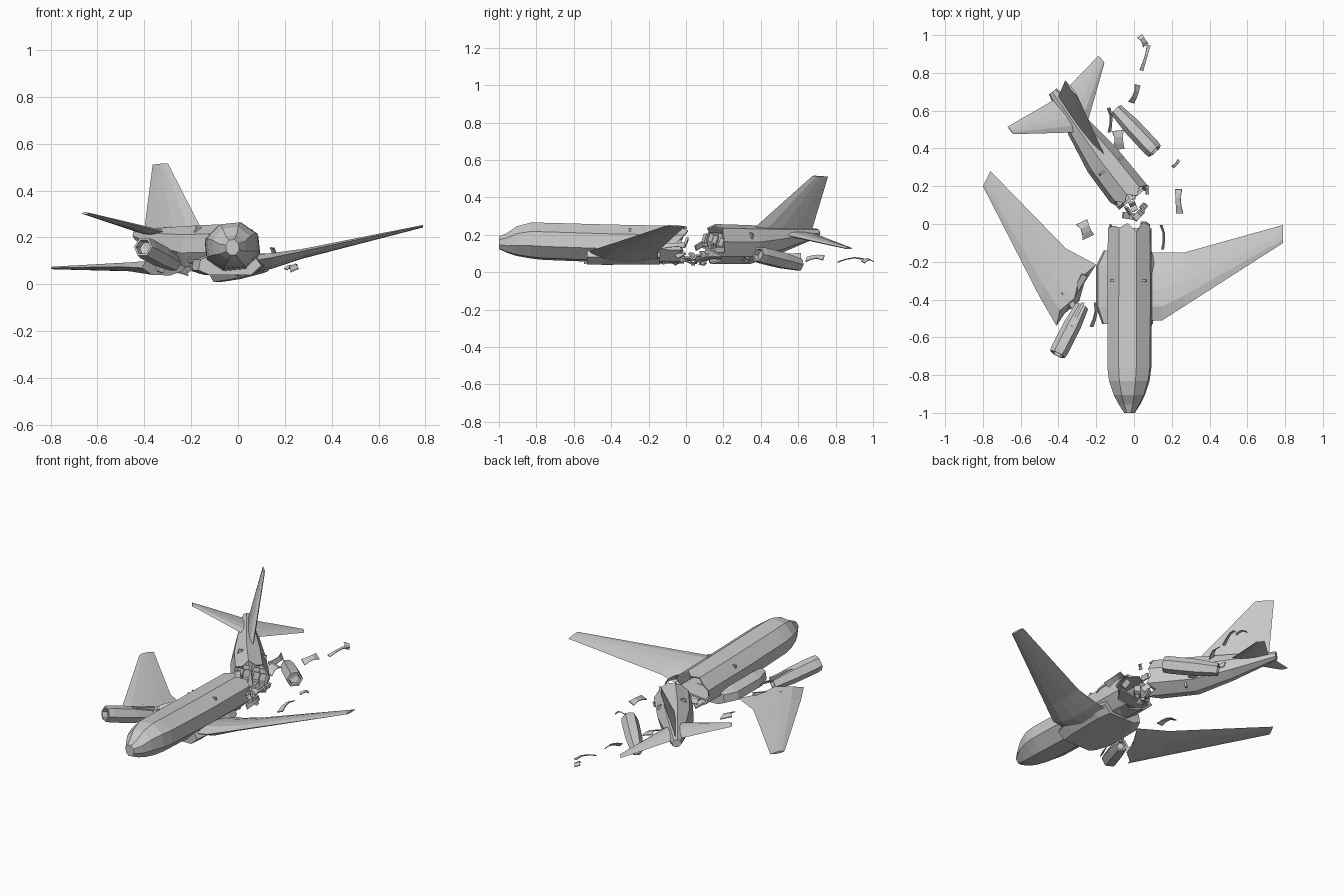
import bpy, bmesh, math, random
from mathutils import Vector, Matrix

if "Cube" in bpy.data.objects:
    bpy.data.objects.remove(bpy.data.objects["Cube"])

random.seed(4)


def build(name, verts, faces, mat=None, shell=0):
    me = bpy.data.meshes.new(name)
    me.from_pydata([tuple(v) for v in verts], [], faces)
    bm = bmesh.new()
    bm.from_mesh(me)
    bmesh.ops.recalc_face_normals(bm, faces=bm.faces)
    bm.to_mesh(me)
    bm.free()
    ob = bpy.data.objects.new(name, me)
    bpy.context.collection.objects.link(ob)
    if mat:
        ob.matrix_world = mat
    if shell:
        m = ob.modifiers.new("skin", 'SOLIDIFY')
        m.thickness = shell
        m.offset = -1
    return ob


def loft(name, rings, mat=None, cap0=True, cap1=True, shell=0):
    n = len(rings[0])
    faces = [(r * n + i, r * n + (i + 1) % n, (r + 1) * n + (i + 1) % n, (r + 1) * n + i)
             for r in range(len(rings) - 1) for i in range(n)]
    if cap0:
        faces.append(tuple(range(n)))
    if cap1:
        faces.append(tuple(range((len(rings) - 1) * n, len(rings) * n)))
    return build(name, [v for r in rings for v in r], faces, mat, shell)


def hull_ring(y, hw, zb, zt, jag=None):
    # octagon with edge midpoints, optionally torn along y
    c = [Vector((math.cos(math.radians(22.5 + 45 * k)), 0, math.sin(math.radians(22.5 + 45 * k)))) / math.cos(math.pi / 8)
         for k in range(8)]
    pts = []
    for k in range(8):
        pts += [c[k], (c[k] + c[(k + 1) % 8]) / 2]
    h, zc = (zt - zb) / 2, (zt + zb) / 2
    return [Vector((p.x * hw, y + (jag[i] if jag else 0), zc + p.z * h)) for i, p in enumerate(pts)]


def foil(le, te, t, up=(0, 0, 1), jag=None):
    le, te, up = Vector(le), Vector(te), Vector(up)
    pts = [le] + [le.lerp(te, f) + up * t / 2 * g for f, g in ((.2, .9), (.45, 1), (.7, .7))]
    pts += [te] + [le.lerp(te, f) - up * t / 2 * g for f, g in ((.7, .7), (.45, 1), (.2, .9))]
    if jag:
        d = (te - le).cross(up).normalized()
        pts = [p + d * j for p, j in zip(pts, jag)]
    return pts


def box(name, loc, size, rot=(0, 0, 0), base=None):
    m = Matrix.Translation(loc) @ Matrix.Rotation(rot[2], 4, 'Z') @ Matrix.Rotation(rot[1], 4, 'Y') @ Matrix.Rotation(rot[0], 4, 'X')
    x, y, z = (s / 2 for s in size)
    rings = [[Vector(p) for p in ((-x, s * y, -z), (x, s * y, -z), (x, s * y, z), (-x, s * y, z))] for s in (-1, 1)]
    return loft(name, rings, (base @ m) if base else m)


# Front fuselage, rolled slightly, torn open at the rear
front = Matrix.Translation((-.023, 0, .15)) @ Matrix.Rotation(math.radians(-6), 4, 'Y')
tear = [.0, .02, -.03, .015, -.01, .0, -.01, -.02, .01, -.03, .0, -.04, -.02, -.05, -.01, -.04]
rows = [(-1, .027, -.025, .04), (-.955, .055, -.045, .058), (-.905, .08, -.06, .092),
        (-.83, .104, -.073, .111), (-.76, .113, -.08, .11), (-.4, .115, -.094, .1)]
loft("front_fuselage", [hull_ring(*r) for r in rows] + [hull_ring(-.01, .112, -.1, .093, tear)],
     front, cap1=False, shell=.008)
box("cabin_floor", (0, -.22, -.03), (.2, .4, .01), base=front)
box("cabin_bulkhead", (0, -.3, 0), (.19, .01, .15), base=front)

# Belly fairing with torn left wing stub
loft("belly_fairing", [[Vector((cx + x * s, y, z)) for x, z in
                        ((-.165, .105), (-.175, .06), (-.12, .04), (.09, .04), (.14, .08), (.1, .13), (-.1, .13))]
                       for y, s, cx in ((-.53, .85, -.02), (-.44, 1, -.025), (-.22, 1, -.025), (-.14, .8, -.02))])

# Wings: right attached, left broken off and lying flat
loft("right_wing", [foil((.06, -.51, .1), (.06, -.15, .065), .07),
                    foil((.15, -.51, .115), (.14, -.15, .075), .06),
                    foil((.27, -.433, .14), (.27, -.15, .112), .035),
                    foil((.79, -.1, .25), (.79, -.005, .245), .01)])
loft("left_wing", [foil((-.41, -.54, .07), (-.2, -.215, .07), .065,
                        jag=[.0, -.03, .0, -.035, 0, .0, .03, .0]),
                   foil((-.5, -.385, .075), (-.36, -.13, .075), .04),
                   foil((-.8, .2, .07), (-.76, .28, .07), .012)])
for i, (x, y, r) in enumerate([(-.29, -.31, .5), (-.35, -.4, -.6)]):
    box(f"wing_spar_{i}", (x, y, .075), (.03, .1, .04), (.1, .3, -r))

# Tail section, yawed and rolled, torn at its front
tail = Matrix.Translation((-.012, .14, .15)) @ Matrix.Rotation(math.radians(38), 4, 'Z') @ Matrix.Rotation(math.radians(16), 4, 'Y')
tear2 = [-v for v in tear[5:] + tear[:5]]
loft("tail_fuselage", [hull_ring(0, .098, -.1, .1, tear2)] +
     [hull_ring(*r) for r in ((.25, .092, -.1, .095), (.45, .064, -.045, .09), (.7, .025, .04, .083))],
     tail, cap0=False, shell=.008)
loft("tail_fin", [foil((0, .26, .085), (0, .66, .08), .03, (1, 0, 0)),
                  foil((0, .6, .38), (0, .705, .375), .012, (1, 0, 0))], tail)
for side, s in (("left", -1), ("right", 1)):
    loft(side + "_stabilizer", [foil((s * .02, .44, .062), (s * .02, .66, .066), .028),
                                foil((s * .318, .65, .068), (s * .318, .7, .068), .01)], tail)

# Exposed cabin: floor, bulkhead and seats in the tail opening
box("tail_floor", (0, .1, -.035), (.17, .22, .01), base=tail)
box("tail_bulkhead", (0, .2, 0), (.16, .01, .16), base=tail)


def seat(name, base):
    box(name + "_cushion", (0, 0, 0), (.034, .034, .012), base=base)
    box(name + "_back", (0, .019, .022), (.034, .01, .05), (-.2, 0, 0), base)
    box(name + "_leg", (0, 0, -.014), (.02, .02, .018), base=base)


for r in range(3):
    for c, x in enumerate((-.065, -.028, .028, .065)):
        seat(f"tail_seat_{r}{c}", tail @ Matrix.Translation((x, .02 + r * .06, -.008)))
for i, (x, y, z) in enumerate([(-.01, .04, .06), (.035, .06, .08), (0, .085, .06), (.05, .09, .06)]):
    seat(f"loose_seat_{i}", Matrix.Translation((x, y, z)) @ Matrix.Rotation(random.uniform(0, 6), 4, 'Z')
         @ Matrix.Rotation(random.uniform(-1, 1), 4, 'X'))
for i, (x, y) in enumerate([(.07, .18), (-.03, .07), (.06, 0), (-.07, .1)]):
    box(f"torn_rib_{i}", (x, y, .12 + .02 * i), (.012, .05, .03), (.5 * i, .3, .7 * i))


# Engines: six-sided hollow nacelles with recessed intakes
def engine(name, a, b):
    a, b = Vector(a), Vector(b)
    d = b - a
    m = Matrix.Translation(a) @ d.to_track_quat('Z', 'Y').to_matrix().to_4x4()
    prof = [(.0, .12), (.03, .1), (.034, 0), (.044, 0), (.048, .1), (.047, .6), (.036, 1), (.026, 1), (.018, .93)]
    rings = [[Vector((max(r, .004) * math.cos(k * math.pi / 3), max(r, .004) * math.sin(k * math.pi / 3), t * d.length))
              for k in range(6)] for r, t in prof]
    loft(name, rings, m)


engine("left_engine", (-.405, -.69, .16), (-.275, -.435, .09))
engine("right_engine", (.11, .385, .095), (-.095, .605, .04))
box("left_pylon", (-.3, -.48, .14), (.015, .14, .02), (-.2, 0, -.46))


# Scattered skin panels, each bent along its middle
def panel(name, loc, w, l, rot, tilt, bend=.012):
    m = Matrix.Translation(loc) @ Matrix.Rotation(math.radians(rot), 4, 'Z') @ Matrix.Rotation(tilt, 4, 'Y') @ Matrix.Rotation(.12, 4, 'X')
    rings = [[Vector((sx * w / 2 * (1 - .3 * z), y * l, z * bend + dz)) for sx, dz in
              ((-1, 0), (1, 0), (1, .005), (-1, .005))] for y, z in ((-.5, 0), (-.17, .8), (.17, 1), (.5, 0))]
    loft(name, rings, m)


panels = [((.045, .97, .055), .035, .06, 35, .3), ((.058, .88, .06), .02, .14, -15, .2),
          ((0, .69, .07), .04, .1, -15, .7), ((-.135, .55, .08), .04, .13, 8, 1.2),
          ((-.085, .445, .08), .065, .1, 5, .3), ((.22, .32, .065), .02, .05, -40, .3),
          ((.24, .12, .065), .04, .13, 0, -.4), ((-.26, -.03, .05), .07, .09, 25, .3),
          ((.145, -.07, .14), .03, .13, 10, 1.2), ((-.215, -.48, .06), .03, .13, -5, .9),
          ((.0, -.08, .05), .09, .1, 10, .1)]
for i, p in enumerate(panels):
    panel(f"skin_panel_{i}", *p)
